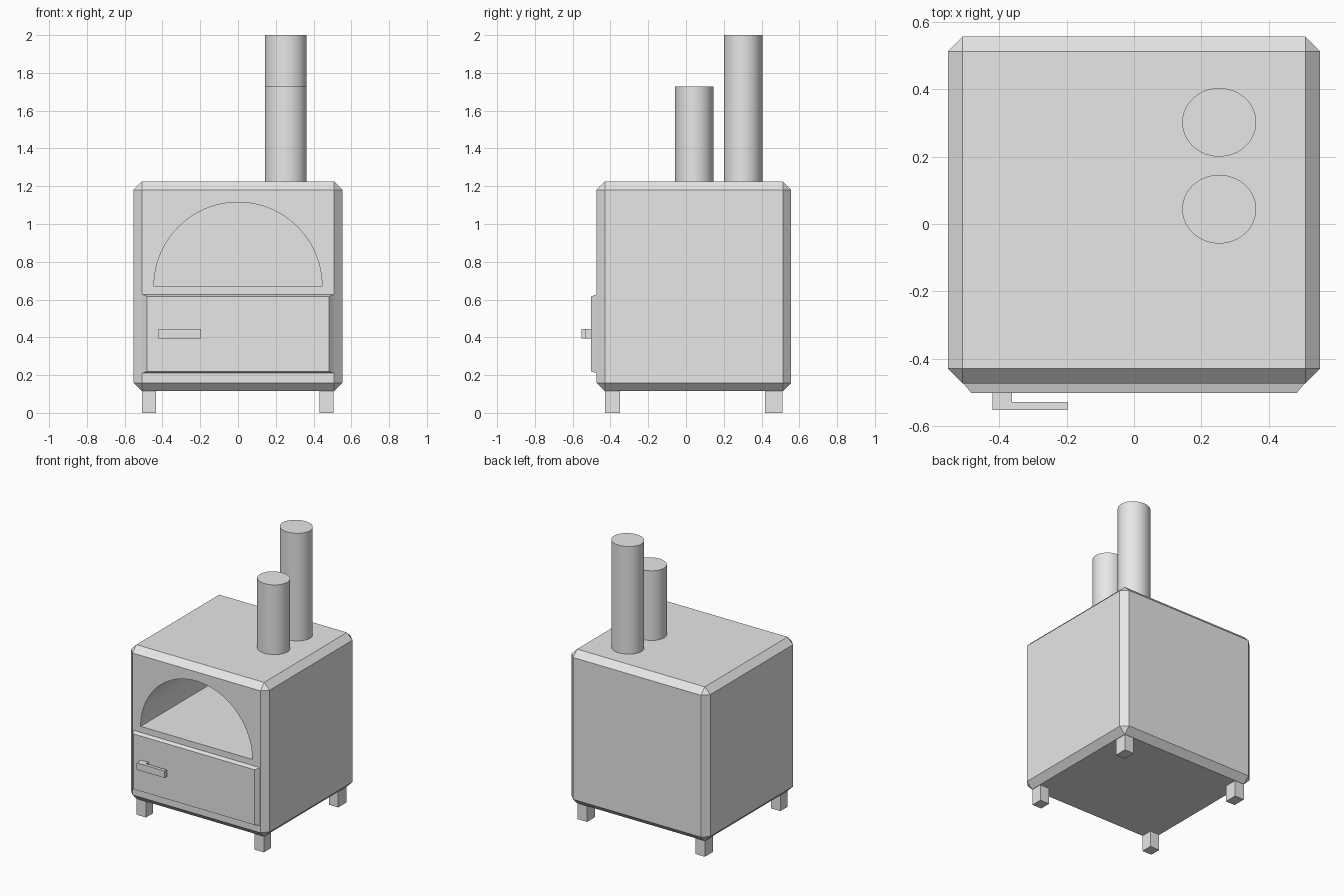
import bpy, bmesh, math

if "Cube" in bpy.data.objects:
    bpy.data.objects.remove(bpy.data.objects["Cube"])

grey = bpy.data.materials.new("stove_grey")
grey.diffuse_color = (0.8, 0.8, 0.8, 1)
grey.use_nodes = True
grey.node_tree.nodes["Principled BSDF"].inputs["Base Color"].default_value = grey.diffuse_color


def finish(name, bm, smooth=False):
    bmesh.ops.recalc_face_normals(bm, faces=bm.faces[:])
    mesh = bpy.data.meshes.new(name)
    bm.to_mesh(mesh)
    bm.free()
    mesh.materials.append(grey)
    ob = bpy.data.objects.new(name, mesh)
    bpy.context.collection.objects.link(ob)
    if smooth:
        smooth_by_angle(ob)
    return ob


def smooth_by_angle(ob):
    bpy.ops.object.select_all(action='DESELECT')
    ob.select_set(True)
    bpy.context.view_layer.objects.active = ob
    bpy.ops.object.shade_smooth_by_angle(angle=math.radians(30))


def box(name, x, y, z, bevel=0):
    bm = bmesh.new()
    bmesh.ops.create_cube(bm, size=1)
    for v in bm.verts:
        v.co = [(lo + hi) / 2 + c * (hi - lo) for c, (lo, hi) in zip(v.co, (x, y, z))]
    if bevel:
        bmesh.ops.bevel(bm, geom=bm.edges[:], offset=bevel, segments=1,
                        affect='EDGES', profile=0.5)
    return finish(name, bm)


def prism(name, front, y0, back, y1, smooth=False):
    """Join two matching x/z outlines at different depths."""
    bm = bmesh.new()
    a = [bm.verts.new((x, y0, z)) for x, z in front]
    b = [bm.verts.new((x, y1, z)) for x, z in back]
    bm.faces.new(a)
    bm.faces.new(b)
    n = len(a)
    for i in range(n):
        j = (i + 1) % n
        bm.faces.new((a[i], a[j], b[j], b[i]))
    return finish(name, bm, smooth)


def rect(x, z0, z1):
    return [(-x, z0), (x, z0), (x, z1), (-x, z1)]


# Chamfered oven body
body = box("oven_body", (-0.553, 0.553), (-0.473, 0.557), (0.115, 1.225), 0.044)

# Arched firing chamber, cut deep into the body
arch = [(0.445 * math.cos(t), 0.67 + 0.445 * math.sin(t))
        for t in (math.pi * i / 48 for i in range(49))]
cutter = prism("chamber_cutter", arch, -0.6, arch, 0.45)
cutter.hide_render = True
mod = body.modifiers.new("chamber", 'BOOLEAN')
mod.operation = 'DIFFERENCE'
mod.solver = 'EXACT'
mod.object = cutter
bpy.context.view_layer.objects.active = body
bpy.ops.object.modifier_apply(modifier=mod.name)
bpy.data.objects.remove(cutter)
smooth_by_angle(body)

# Lower door panel with sloped edges
prism("door_panel", rect(0.483, 0.219, 0.617), -0.502, rect(0.508, 0.21, 0.627), -0.472)

# Door handle: post and bar as one L-shaped piece
bm = bmesh.new()
outline = [(-0.42, -0.5), (-0.42, -0.553), (-0.197, -0.553),
           (-0.197, -0.529), (-0.363, -0.529), (-0.363, -0.5)]
base = bm.faces.new([bm.verts.new((x, y, 0.395)) for x, y in outline])
top = bmesh.ops.extrude_face_region(bm, geom=[base])["geom"]
bmesh.ops.translate(bm, vec=(0, 0, 0.05),
                    verts=[v for v in top if isinstance(v, bmesh.types.BMVert)])
# keep the underside closed
if not base.is_valid:
    bmesh.ops.holes_fill(bm, edges=[e for e in bm.edges if e.is_boundary])
finish("door_handle", bm)

# Legs
for side, x in (("left", (-0.508, -0.433)), ("right", (0.431, 0.506))):
    for end, y in (("front", (-0.429, -0.349)), ("back", (0.418, 0.511))):
        box(f"{end}_{side}_leg", x, y, (0, 0.116))

# Chimney pipes, slightly wider than deep
for name, y, z1 in (("front_pipe", 0.044, 1.727), ("back_pipe", 0.302, 2.0)):
    bm = bmesh.new()
    bmesh.ops.create_cone(bm, cap_ends=True, segments=48, radius1=1, radius2=1, depth=1)
    z0 = 1.2
    for v in bm.verts:
        v.co = (0.253 + 0.11 * v.co.x, y + 0.102 * v.co.y,
                (z0 + z1) / 2 + v.co.z * (z1 - z0))
    finish(name, bm, True)
